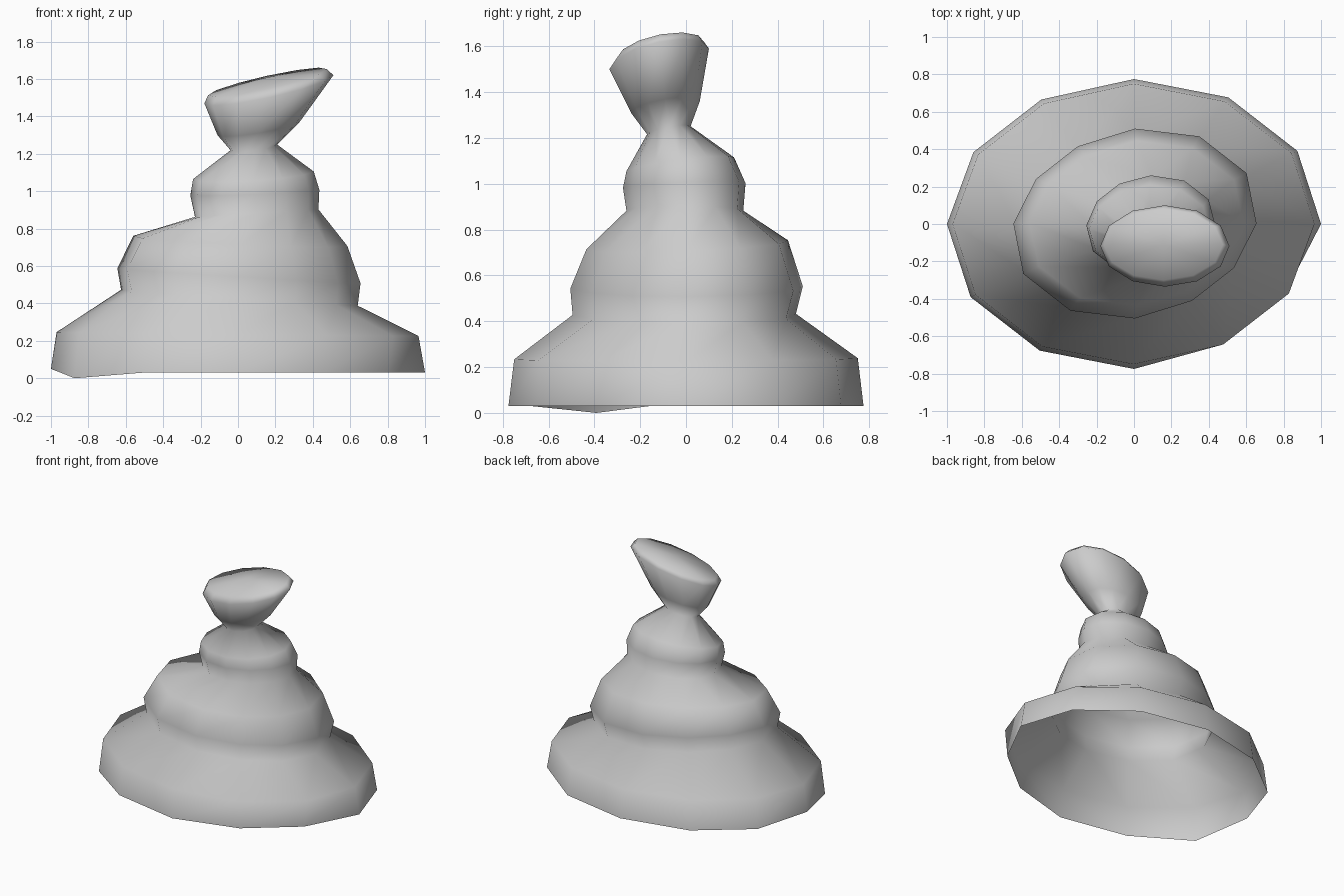
import bpy, bmesh
from math import cos, sin, pi

SIDES = 12

# Tilted oval rings, bottom to top:
# left x, z | right x, z | front y, z | back y, z | diagonal skew
RINGS = [
    (-1.00, 0.03, 1.00, 0.03, -0.775, 0.03, 0.775, 0.03, 0.01),
    (-0.97, 0.25, 0.965, 0.23, -0.75, 0.23, 0.75, 0.235, 0.01),
    (-0.625, 0.475, 0.64, 0.39, -0.495, 0.425, 0.48, 0.43, 0.06),
    (-0.645, 0.59, 0.655, 0.51, -0.505, 0.54, 0.51, 0.55, 0.07),
    (-0.56, 0.765, 0.585, 0.71, -0.435, 0.71, 0.445, 0.75, 0.06),
    (-0.23, 0.86, 0.43, 0.90, -0.26, 0.885, 0.25, 0.885, 0.04),
    (-0.255, 0.98, 0.435, 1.01, -0.275, 0.98, 0.26, 1.00, 0.04),
    (-0.24, 1.06, 0.405, 1.10, -0.26, 1.06, 0.21, 1.12, 0.03),
    (-0.04, 1.215, 0.21, 1.245, -0.17, 1.22, 0.02, 1.255, 0.0),
    (-0.11, 1.30, 0.33, 1.37, -0.24, 1.31, 0.06, 1.36, 0.0),
    (-0.18, 1.47, 0.51, 1.62, -0.335, 1.50, 0.10, 1.59, 0.0),
    (-0.16, 1.51, 0.475, 1.65, -0.30, 1.55, 0.08, 1.62, 0.0),
]


def add_ring(bm, ring):
    xl, zl, xr, zr, yf, zf, yb, zb, skew = ring
    cx, cy, cz = (xl + xr) / 2, (yf + yb) / 2, (zl + zr + zf + zb) / 4
    verts = []
    for i in range(SIDES):
        a = 2 * pi * i / SIDES
        k = 1 + skew * sin(2 * a)
        verts.append(bm.verts.new((
            cx + (xr - xl) / 2 * k * cos(a),
            cy + (yb - yf) / 2 * k * sin(a),
            cz + (zr - zl) / 2 * cos(a) + (zb - zf) / 2 * sin(a))))
    return verts


# Hollow tiered body, open underneath
bm = bmesh.new()
loops = [add_ring(bm, r) for r in RINGS]
for low, high in zip(loops, loops[1:]):
    for i in range(SIDES):
        j = (i + 1) % SIDES
        bm.faces.new((low[i], low[j], high[j], high[i]))

# Uneven lip at the left of the base
loops[0][6].co.z = 0.05
loops[0][7].co.z = 0.0
for i in (10, 11):
    loops[0][i].co.x *= 0.94
    loops[0][i].co.y *= 0.97

# Slightly domed slanted top
top = loops[-1]
center = sum((v.co for v in top), top[0].co * 0) / SIDES
tip = bm.verts.new((center.x, center.y, center.z + 0.025))
for i in range(SIDES):
    bm.faces.new((top[i], top[(i + 1) % SIDES], tip))

mesh = bpy.data.meshes.new("tiered_swirl")
bm.to_mesh(mesh)
bm.free()
mesh.shade_smooth()
body = bpy.data.objects.new("tiered_swirl", mesh)
bpy.context.collection.objects.link(body)
